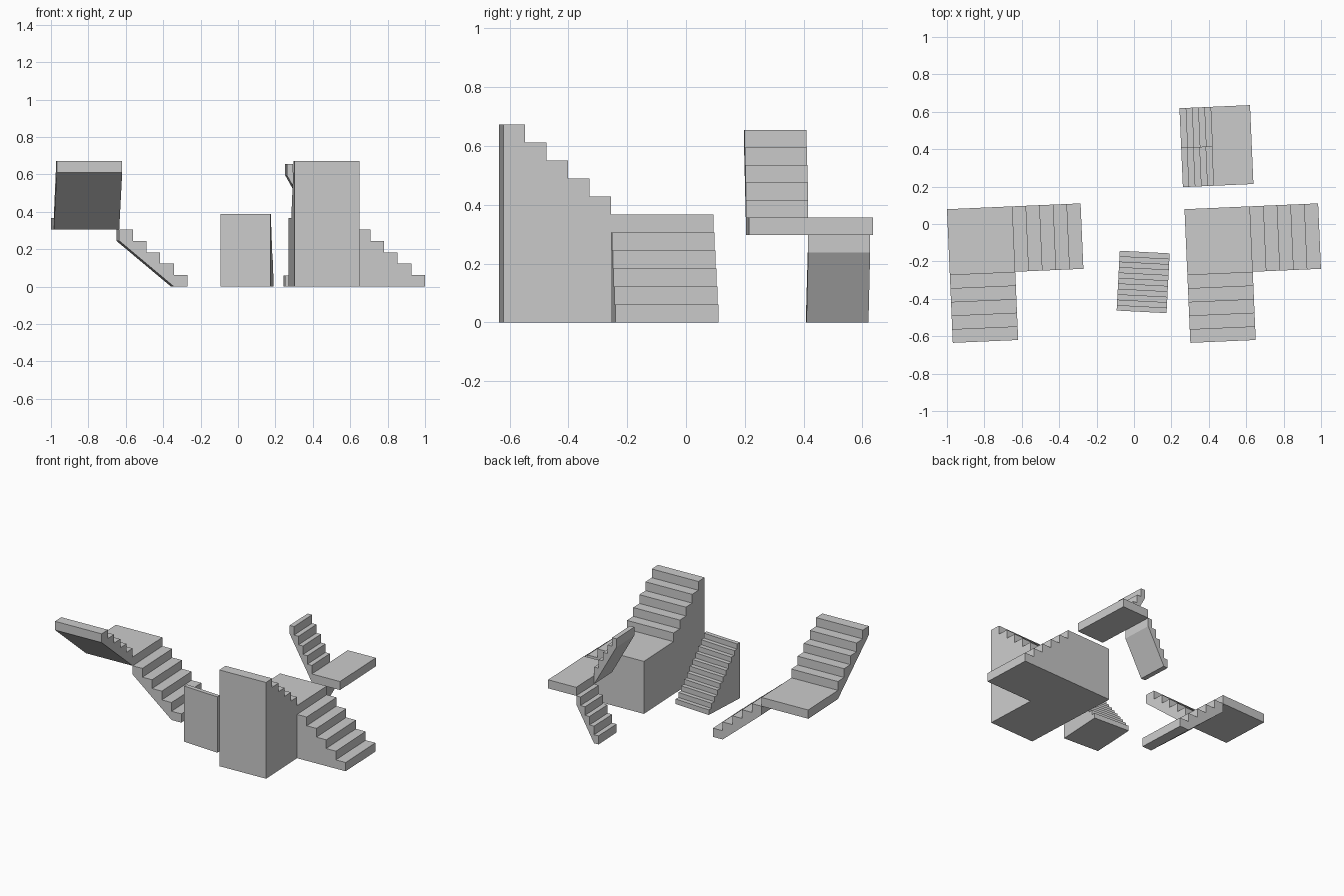
import bpy, bmesh
from math import radians
from mathutils import Matrix, Vector

if "Cube" in bpy.data.objects:
    bpy.data.objects.remove(bpy.data.objects["Cube"])


def frame(x, y, deg):
    return Matrix.Translation((x, y, 0)) @ Matrix.Rotation(radians(deg), 4, 'Z')


def prism(name, profile, width, mat):
    """Extrude an (x, z) profile along local +y by width."""
    bm = bmesh.new()
    face = bm.faces.new([bm.verts.new((x, 0, z)) for x, z in profile])
    ext = bmesh.ops.extrude_face_region(bm, geom=[face])
    moved = [v for v in ext['geom'] if isinstance(v, bmesh.types.BMVert)]
    bmesh.ops.translate(bm, verts=moved, vec=Vector((0, width, 0)))
    bmesh.ops.recalc_face_normals(bm, faces=bm.faces)
    mesh = bpy.data.meshes.new(name)
    bm.to_mesh(mesh)
    bm.free()
    obj = bpy.data.objects.new(name, mesh)
    obj.matrix_world = mat
    bpy.context.collection.objects.link(obj)


def flight(name, mat, n, tread, riser, width, base=0, solid=False):
    """Steps rising along local +x, solid to the floor or with a sloped soffit."""
    pts = []
    for i in range(n):
        z = base + (i + 1) * riser
        pts += [(i * tread, z), ((i + 1) * tread, z)]
    end = n * tread
    if solid:
        pts += [(end, 0), (0, 0)]
    else:
        pts.append((end, base + (n - 1) * riser))
        # the soffit is cut off flat where it meets the floor
        pts += [(0, base - riser)] if base else [(tread, 0), (0, 0)]
    prism(name, pts, width, mat)


def landing(name, mat, length, width, bottom, top):
    prism(name, [(0, bottom), (length, bottom), (length, top), (0, top)], width, mat)


# Two L-shaped stairs: open underneath on the left, solid on the right
W, T, R = 0.35, 0.073, 0.0611
for label, px, solid in (("open", -1.0, False), ("solid", 0.27, True)):
    f = frame(px, 0.079, 2.5)
    flight(label + "_corner_stair_lower_flight", f @ frame(W + 5 * T, 0, 180),
           5, T, R, W, 0, solid)
    landing(label + "_corner_stair_landing", f @ frame(0, -W, 0),
            W, W, 0 if solid else 5 * R, 6 * R)
    flight(label + "_corner_stair_upper_flight", f @ frame(0, -W, -90),
           5, T, R, W, 6 * R, solid)

# Small straight solid stair
flight("straight_stair", frame(-0.076, -0.143, -3) @ frame(0, 0, -90),
       11, 0.32 / 11, 0.389 / 11, 0.267, 0, True)

# U-shaped open stair with a half landing
w, t, r = 0.211, 0.0333, 0.0595
f = frame(0.243, 0.619, 2.5)
flight("return_stair_lower_flight", f @ frame(0, -w, 0), 5, t, r, w)
landing("return_stair_landing", f @ frame(5 * t, -2 * w, 0), w, 2 * w, 5 * r, 6 * r)
flight("return_stair_upper_flight", f @ frame(5 * t, -w, 180), 5, t, r, w, 6 * r)
